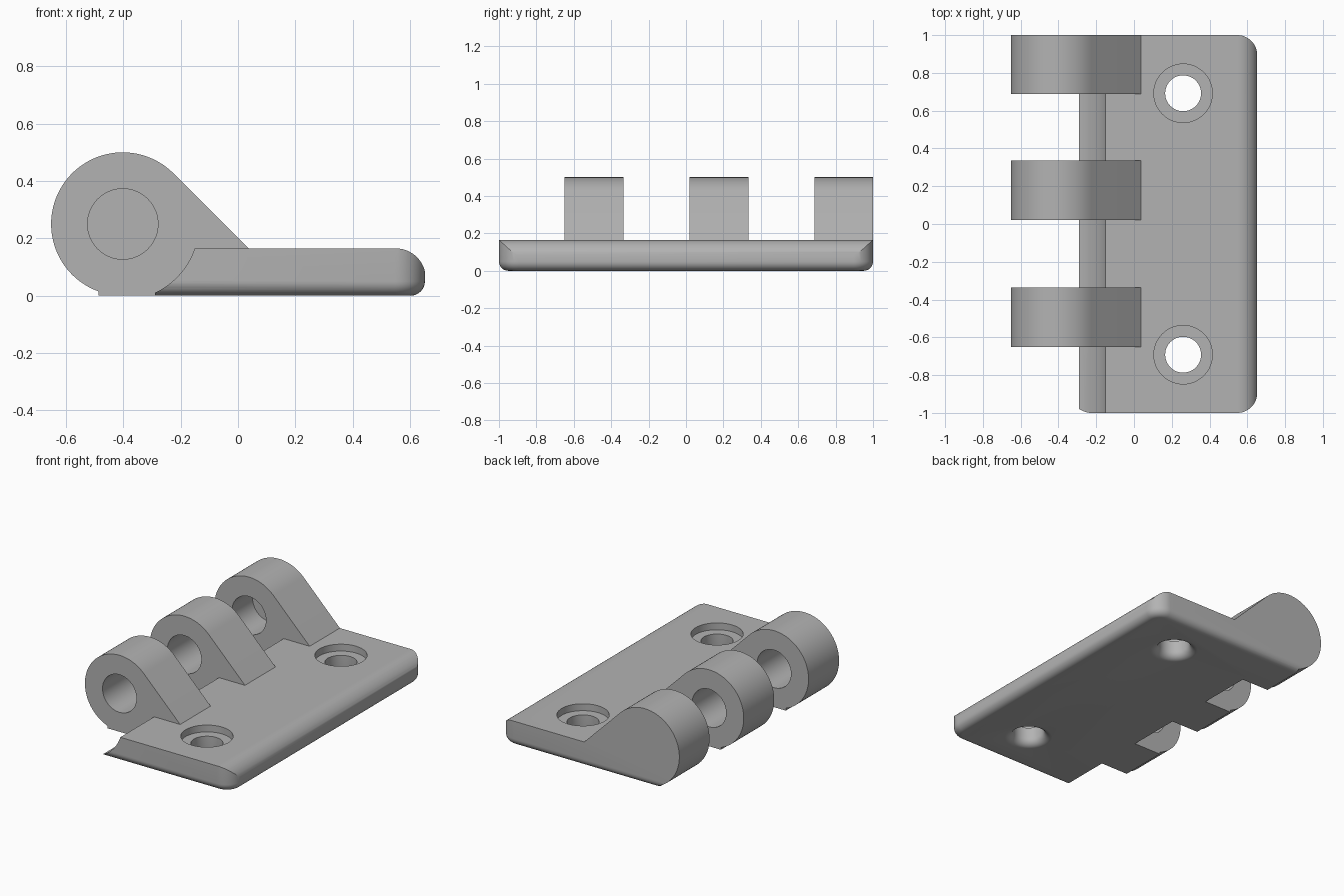
import bpy, bmesh
from math import sin, cos, pi, radians, acos

cube = bpy.data.objects.get("Cube")
if cube:
    bpy.data.objects.remove(cube, do_unlink=True)

BARREL_X, BARREL_Z, BARREL_R = -0.402, 0.25, 0.25
PIN_R, CLEAR_R = 0.123, 0.265
EDGE_X, TOP, FILLET, CORNER = 0.652, 0.165, 0.05, 0.105

metal = bpy.data.materials.new("grey metal")
metal.use_nodes = True
GREY = (0.45, 0.45, 0.45, 1)
metal.diffuse_color = GREY
metal.node_tree.nodes["Principled BSDF"].inputs["Base Color"].default_value = GREY


def arc(cx, cy, r, start, end, n):
    """Points along an arc, angles in degrees."""
    angles = [radians(start + (end - start) * i / n) for i in range(n + 1)]
    return [(cx + r * cos(a), cy + r * sin(a)) for a in angles]


def loft(name, rings):
    """Closed solid through rings of 3D points."""
    bm = bmesh.new()
    loops = [[bm.verts.new(p) for p in ring] for ring in rings]
    for low, high in zip(loops, loops[1:]):
        for i in range(len(low)):
            j = (i + 1) % len(low)
            bm.faces.new((low[i], low[j], high[j], high[i]))
    bm.faces.new(loops[0])
    bm.faces.new(loops[-1])
    bmesh.ops.recalc_face_normals(bm, faces=bm.faces)
    mesh = bpy.data.meshes.new(name)
    bm.to_mesh(mesh)
    bm.free()
    obj = bpy.data.objects.new(name, mesh)
    bpy.context.collection.objects.link(obj)
    mesh.materials.append(metal)
    return obj


def prism(name, profile, y0, y1):
    """Extrude an x-z profile along y."""
    return loft(name, [[(x, y, z) for x, z in profile] for y in (y0, y1)])


def combine(target, tool, operation):
    """Apply a boolean and discard the tool."""
    mod = target.modifiers.new(operation.lower(), 'BOOLEAN')
    mod.operation, mod.solver, mod.object = operation, 'EXACT', tool
    tool.hide_render = True
    bpy.context.view_layer.objects.active = target
    bpy.ops.object.modifier_apply(modifier=mod.name)
    bpy.data.objects.remove(tool, do_unlink=True)


# Leaf plate: rounded top edge on one side, barrel clearance on the other
foot_x = -0.29
a_top = -radians(0) - acos(1) - 18.7
a_foot = -acos((foot_x - BARREL_X) / CLEAR_R) * 180 / pi
plate_profile = (arc(EDGE_X - 0.102, 0.06, 0.105, 0, 90, 16)
                 + arc(BARREL_X, BARREL_Z, CLEAR_R, a_top, a_foot, 16)
                 + [(foot_x, -0.05), (EDGE_X + 0.003, -0.05)])
leaf = prism("hinge_leaf", plate_profile, -1.05, 1.05)

# Knuckles: round barrel with a sloping web and a flat foot
reach = BARREL_R * cos(pi / 4) + 0.3
a_step = 180 + acos(0.085 / BARREL_R) * 180 / pi
knuckle_profile = (arc(BARREL_X, BARREL_Z, BARREL_R, 45, a_step, 56)
                   + [(BARREL_X - 0.085, -0.06), (-0.1, -0.06),
                      (BARREL_X + reach, BARREL_Z + reach - 0.6)])
for y0, y1 in ((-0.65, -0.335), (0.02, 0.335), (0.688, 1.04)):
    combine(leaf, prism("knuckle", knuckle_profile, y0, y1), 'UNION')

# Envelope: rounded plan corners and a filleted underside
def plan(inset, z):
    x, y, r = EDGE_X - CORNER, 1 - CORNER, CORNER - inset
    pts = arc(x, -y, r, -90, 0, 12) + arc(x, y, r, 0, 90, 12)
    pts += [(-0.8, 1 - inset), (-0.8, inset - 1)]
    return [(px, py, z) for px, py in pts]

steps = [i * pi / 16 for i in range(9)]
rings = [plan(FILLET * (1 - sin(a)), FILLET * (1 - cos(a))) for a in steps]
combine(leaf, loft("envelope", rings + [plan(0, 0.7)]), 'INTERSECT')

# Pin bore, closed at the far knuckle
bore = prism("pin_bore", arc(BARREL_X, BARREL_Z, PIN_R, 0, 360, 48)[:-1], -1.1, 0.9)
combine(leaf, bore, 'DIFFERENCE')

# Counterbored screw holes, flared underneath
hole_r, head_r, seat_z = 0.095, 0.155, 0.12
hole_profile = [(hole_r + FILLET, -0.05)]
hole_profile += [(hole_r + FILLET * (1 - sin(a)), FILLET * (1 - cos(a))) for a in steps]
hole_profile += [(hole_r, seat_z), (head_r, seat_z), (head_r, 0.3)]
for side in (-1, 1):
    rings = [[(x, y, z) for x, y in arc(0.26, side * 0.692, r, 0, 360, 48)[:-1]]
             for r, z in hole_profile]
    combine(leaf, loft("screw_hole", rings), 'DIFFERENCE')

# Smooth shading with crisp edges
bpy.ops.object.select_all(action='DESELECT')
leaf.select_set(True)
bpy.context.view_layer.objects.active = leaf
bpy.ops.object.shade_smooth_by_angle(angle=radians(30))
